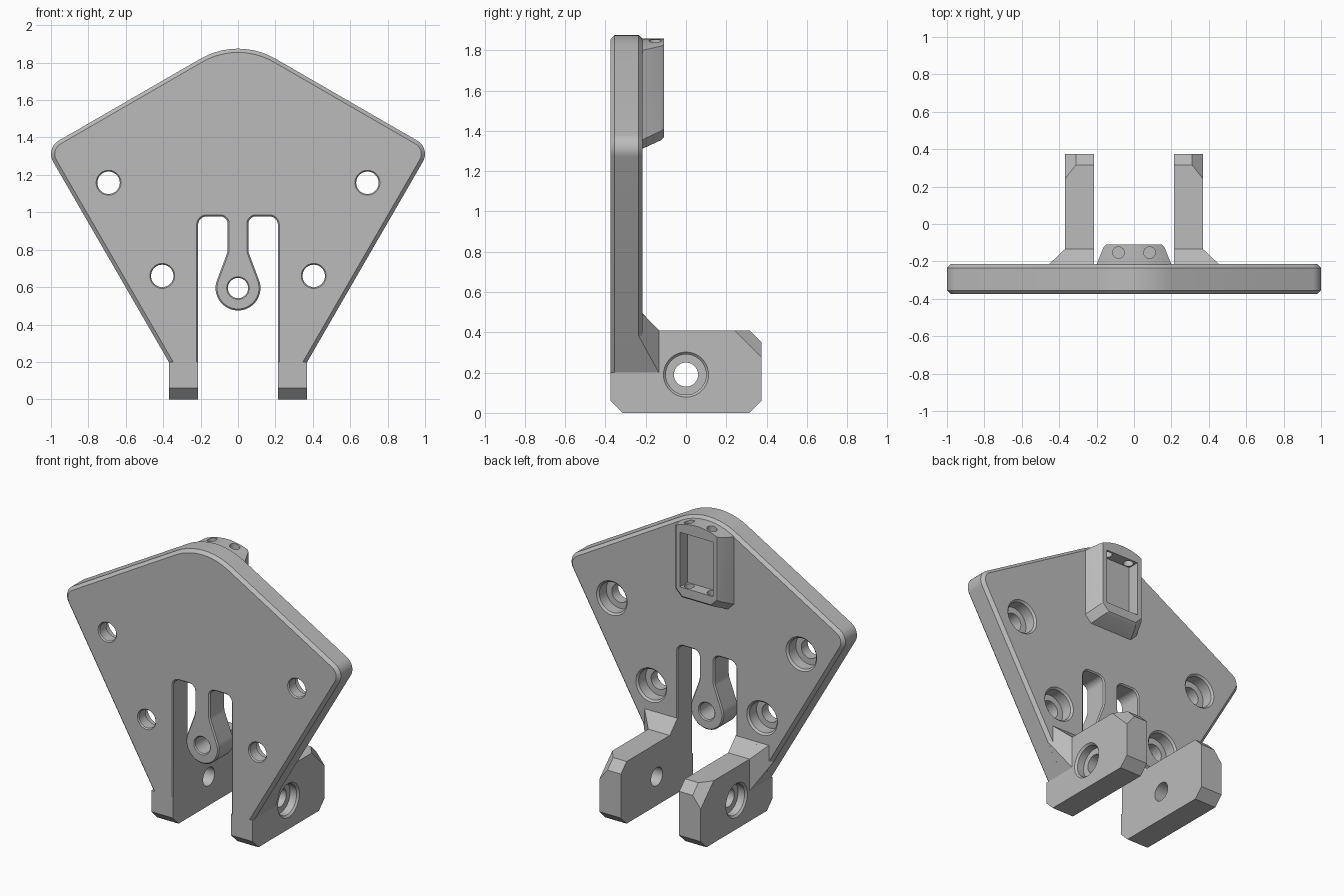
import bpy, bmesh
from math import sin, cos, pi, acos, atan2, hypot, sqrt, radians
from mathutils import Vector, Matrix

if "Cube" in bpy.data.objects:
    bpy.data.objects.remove(bpy.data.objects["Cube"])

grey = bpy.data.materials.new("light grey plastic")
grey.use_nodes = True
grey.diffuse_color = (0.5, 0.5, 0.5, 1)
grey.node_tree.nodes["Principled BSDF"].inputs["Base Color"].default_value = (0.5, 0.5, 0.5, 1)

FRONT, BACK = -0.375, -0.215


def finish(bm, name):
    bmesh.ops.recalc_face_normals(bm, faces=bm.faces)
    mesh = bpy.data.meshes.new(name)
    bm.to_mesh(mesh)
    bm.free()
    mesh.materials.append(grey)
    obj = bpy.data.objects.new(name, mesh)
    bpy.context.collection.objects.link(obj)
    return obj


def loft(loops):
    """Solid through matching closed loops of points."""
    bm = bmesh.new()
    rings = [[bm.verts.new(p) for p in loop] for loop in loops]
    n = len(rings[0])
    for a, b in zip(rings, rings[1:]):
        for i in range(n):
            j = (i + 1) % n
            bm.faces.new((a[i], a[j], b[j], b[i]))
    bm.faces.new(rings[0])
    bm.faces.new(rings[-1])
    bmesh.ops.recalc_face_normals(bm, faces=bm.faces)
    return bm


def fillet(corners, steps=10):
    """Round each (x, z, radius) corner of a closed outline."""
    out = []
    for i, (x, z, r) in enumerate(corners):
        p = Vector((x, z))
        if r == 0:
            out.append(p)
            continue
        a = (Vector(corners[i - 1][:2]) - p).normalized()
        b = (Vector(corners[(i + 1) % len(corners)][:2]) - p).normalized()
        half = acos(max(-1, min(1, a.dot(b)))) / 2
        centre = p + (a + b).normalized() * (r / sin(half))
        t = r * cos(half) / sin(half)
        start, end = p + a * t - centre, p + b * t - centre
        sweep = start.angle_signed(end)
        for k in range(steps + 1):
            out.append(centre + Matrix.Rotation(-sweep * k / steps, 2) @ start)
    return out


def lathe(profile, origin, axis, sides=40):
    """Turned solid from (radius, distance along axis) pairs."""
    turn = Vector(axis).to_track_quat('Z', 'Y')
    return loft([[Vector(origin) + turn @ Vector((r * cos(2 * pi * i / sides), r * sin(2 * pi * i / sides), h))
                  for i in range(sides)] for r, h in profile])


def cut(obj, bm):
    cutter = finish(bm, "cutter")
    cutter.hide_render = True
    mod = obj.modifiers.new("cut", 'BOOLEAN')
    mod.operation, mod.solver, mod.object = 'DIFFERENCE', 'EXACT', cutter
    bpy.context.view_layer.objects.active = obj
    bpy.ops.object.modifier_apply(modifier=mod.name)
    bpy.data.objects.remove(cutter)


def smooth(obj):
    bpy.ops.object.select_all(action='DESELECT')
    obj.select_set(True)
    bpy.context.view_layer.objects.active = obj
    bpy.ops.object.shade_smooth_by_angle(angle=radians(25))


# Plate with slot and hanging tongue: right half outline, then mirrored
eye_z, eye_r, neck_x, neck_z = 0.595, 0.12, 0.055, 0.79
lift = neck_z - eye_z
tangent = atan2(lift, neck_x) - acos(eye_r / hypot(neck_x, lift))
half = [(1.03, 1.342, 0.082), (0.37, 0.2, 0), (0.213, 0.2, 0), (0.213, 0.978, 0.045),
        (neck_x, 0.978, 0.04), (neck_x, neck_z, 0.1)]
for k in range(16):
    a = tangent - (tangent + pi / 2) * k / 16
    half.append((eye_r * cos(a), eye_z + eye_r * sin(a), 0))
corners = [(0, 1.937, 0.4)] + half + [(0, eye_z - eye_r, 0)] + [(-x, z, r) for x, z, r in reversed(half)]
outline = fillet(corners)
bm = loft([[(p.x, y, p.y) for p in outline] for y in (FRONT, BACK)])


def rim(inner):
    """Edges around the two flat faces, either in the slot or on the outside."""
    found = []
    for e in bm.edges:
        a, b = (v.co for v in e.verts)
        flat = any(abs(a.y - y) < 1e-4 and abs(b.y - y) < 1e-4 for y in (FRONT, BACK))
        bottom = a.z < 0.201 and b.z < 0.201
        in_slot = max(abs(a.x), abs(b.x)) < 0.22 and max(a.z, b.z) < 1
        if flat and not bottom and in_slot == inner:
            found.append(e)
    return found


for inner, width in ((False, 0.02), (True, 0.008)):
    bmesh.ops.bevel(bm, geom=rim(inner), offset=width, segments=1, affect='EDGES', clamp_overlap=False)
plate = finish(bm, "mounting_plate")

# Screw holes, counterbored from the back
screw = [(0.075, -0.01), (0.06, 0.008), (0.06, 0.075), (0.1, 0.075), (0.1, 0.148), (0.122, 0.17)]
for x, z in ((0.692, 1.158), (0.405, 0.66)):
    for side in (-1, 1):
        cut(plate, lathe(screw, (side * x, FRONT, z), (0, 1, 0)))
pin = [(0.07, -0.01), (0.054, 0.007), (0.054, 0.153), (0.07, 0.17)]
cut(plate, lathe(pin, (0, FRONT, eye_z), (0, 1, 0)))
smooth(plate)

# Legs: side profile in y and z, reaching forward under the plate
profile = [(FRONT, 0.2), (FRONT, 0.06), (-0.315, 0), (0.315, 0), (0.375, 0.06), (0.375, 0.35),
           (0.315, 0.41), (-0.135, 0.41), (BACK, 0.493), (-0.26, 0.493), (-0.26, 0.2)]
bore = [(0.05, -0.03), (0.06, -0.01), (0.06, 0.1), (0.1, 0.1), (0.1, 0.148), (0.122, 0.17)]
for side, name in ((1, "left"), (-1, "right")):
    bm = loft([[(side * x, y, z) for y, z in profile] for x in (0.213, 0.37)])
    cutting = bmesh.ops.bisect_plane(bm, geom=bm.verts[:] + bm.edges[:] + bm.faces[:],
                                     plane_co=(side * 0.37, 0.24, 0.41),
                                     plane_no=(side * 1.27, 1, 1), clear_outer=True)
    edges = [g for g in cutting["geom_cut"] if isinstance(g, bmesh.types.BMEdge)]
    bmesh.ops.contextual_create(bm, geom=edges)
    leg = finish(bm, name + "_leg")
    cut(leg, lathe(bore, (side * 0.21, 0, 0.19), (side, 0, 0)))
    smooth(leg)

    # Sloped gusset bracing the leg against the plate
    bm = bmesh.new()
    for p in ((0.37, -0.135, 0.2), (0.37, -0.135, 0.41), (0.475, -0.235, 0.382), (0.475, -0.235, 0.513),
              (0.37, -0.235, 0.2), (0.3, -0.235, 0.513), (0.3, -0.135, 0.41), (0.3, -0.235, 0.2)):
        bm.verts.new((side * p[0], p[1], p[2]))
    bmesh.ops.convex_hull(bm, input=bm.verts)
    bmesh.ops.dissolve_limit(bm, angle_limit=0.02, verts=bm.verts, edges=bm.edges)
    finish(bm, name + "_gusset")

# Tapered housing behind the top of the plate, with an arched top
loops = []
for y, w, low in ((-0.24, 0.21, 1.3), (-0.125, 0.163, 1.353), (-0.11, 0.15, 1.367)):
    ring = [(-w, y, low + 0.045), (-w + 0.045, y, low), (w - 0.045, y, low), (w, y, low + 0.045)]
    for k in range(13):
        x = w - 2 * w * k / 12
        ring.append((x, y, 1.477 + sqrt(0.38 ** 2 - x * x)))
    loops.append(ring)
housing = finish(loft(loops), "rear_housing")

# Rectangular pocket and two vertical pin holes
pocket = [(-0.12, 1.425), (0.12, 1.425), (0.12, 1.785), (-0.12, 1.785)]
cut(housing, loft([[(x, y, z) for x, z in pocket] for y in (-0.188, -0.05)]))
for x in (-0.083, 0.083):
    cut(housing, lathe([(0.031, 0), (0.031, 0.52)], (x, -0.153, 1.385), (0, 0, 1), 24))
smooth(housing)
